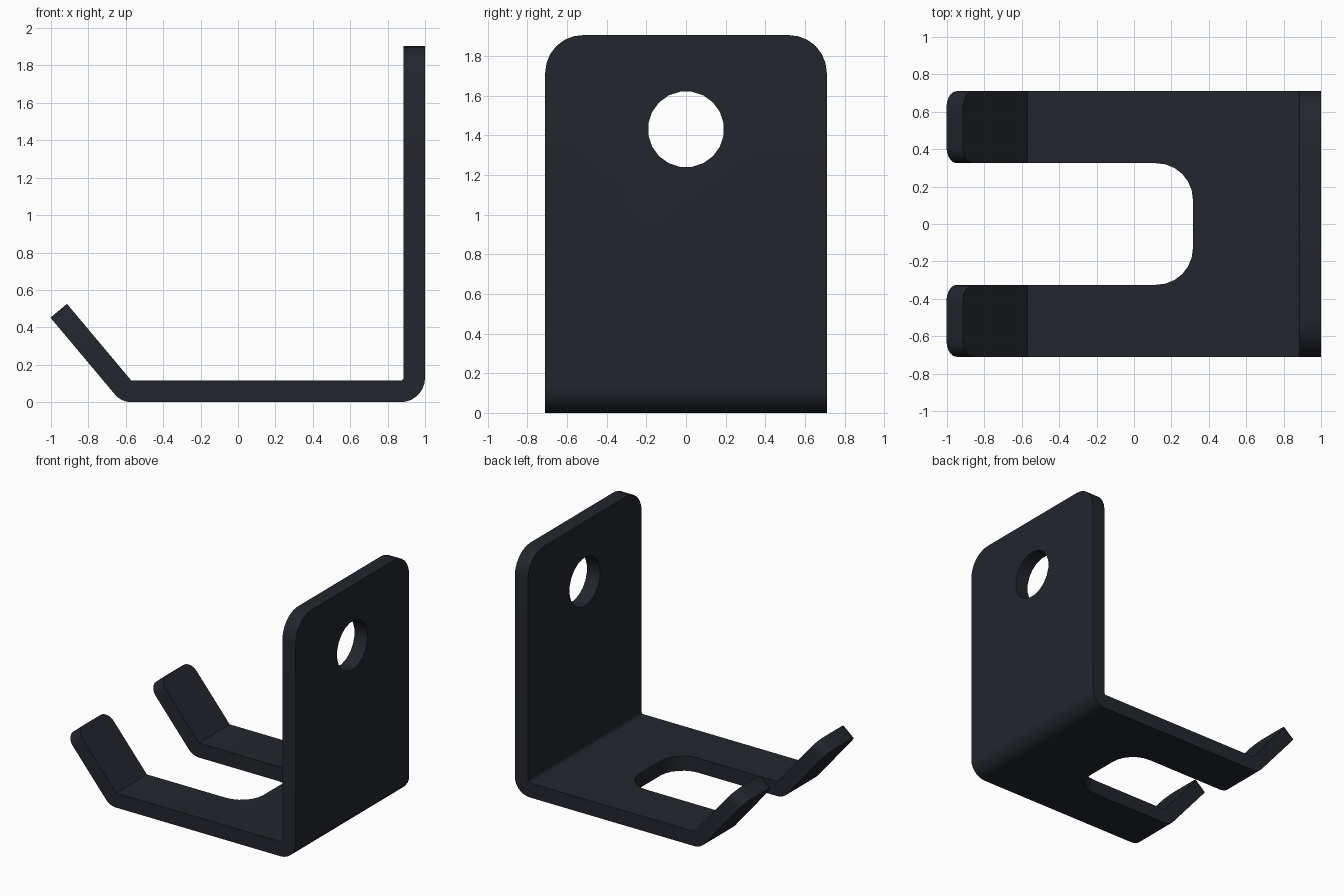
import bpy, bmesh, math
from mathutils import Vector

if "Cube" in bpy.data.objects:
    bpy.data.objects.remove(bpy.data.objects["Cube"])

T, W, H = 0.115, 0.71, 1.905      # sheet thickness, half width, height


def arc(cx, cz, r, a0, a1, n):
    return [(cx + r * math.cos(math.radians(a0 + (a1 - a0) * i / n)),
             cz + r * math.sin(math.radians(a0 + (a1 - a0) * i / n))) for i in range(n + 1)]


def prism(name, points, direction):
    """Closed outline of 3D points pushed along a direction."""
    bm = bmesh.new()
    face = bm.faces.new([bm.verts.new(p) for p in points])
    new = bmesh.ops.extrude_face_region(bm, geom=[face])["geom"]
    bmesh.ops.translate(bm, vec=Vector(direction),
                        verts=[v for v in new if isinstance(v, bmesh.types.BMVert)])
    bmesh.ops.recalc_face_normals(bm, faces=bm.faces)
    me = bpy.data.meshes.new(name)
    bm.to_mesh(me)
    bm.free()
    ob = bpy.data.objects.new(name, me)
    bpy.context.collection.objects.link(ob)
    return ob


# Bent sheet: back plate, shelf and upturned tip in one side profile
ix, iz = -0.57, T
ux, uz = math.cos(math.radians(130)), math.sin(math.radians(130))
tip_in = (ix + 0.536 * ux, iz + 0.536 * uz)
tip_out = (tip_in[0] - T * uz, tip_in[1] + T * ux)
profile = ([(1, H)] + arc(1 - T - 0.015, T + 0.015, T + 0.015, 0, -90, 7)
           + arc(ix, iz, T, -90, -140, 5) + [tip_out, tip_in, (ix, iz)]
           + arc(1 - T - 0.015, T + 0.015, 0.015, -90, 0, 3) + [(1 - T, H)])
hook = prism("forked_wall_hook", [(x, -W, z) for x, z in profile], (0, 2 * W, 0))

# Rounded slot between the two prongs
r = 0.195
slot = ([(-1.5, -0.325)] + arc(0.315 - r, -0.325 + r, r, -90, 0, 6)
        + arc(0.315 - r, 0.325 - r, r, 0, 90, 6) + [(-1.5, 0.325)])
slot_cutter = prism("slot_cutter", [(x, y, -0.5) for x, y in slot], (0, 0, 1.5))

# Screw hole in the back plate
ring = arc(0, 1.43, 0.192, 9, 351, 19)
hole_cutter = prism("hole_cutter", [(0.5, y, z) for y, z in ring], (1, 0, 0))

for cutter in (slot_cutter, hole_cutter):
    cutter.hide_render = True
    mod = hook.modifiers.new(cutter.name, 'BOOLEAN')
    mod.operation, mod.solver, mod.object = 'DIFFERENCE', 'EXACT', cutter
deps = bpy.context.evaluated_depsgraph_get()
cut = bpy.data.meshes.new_from_object(hook.evaluated_get(deps))
hook.modifiers.clear()
hook.data = cut
for cutter in (slot_cutter, hole_cutter):
    bpy.data.objects.remove(cutter)

# Round the plate's top corners and the prong tips
bm = bmesh.new()
bm.from_mesh(cut)


def round_edges(test, radius, segments):
    edges = [e for e in bm.edges if abs(e.verts[0].co.y - e.verts[1].co.y) < 1e-3
             and all(test(v.co) for v in e.verts)]
    bmesh.ops.bevel(bm, geom=edges, offset=radius, offset_type='OFFSET',
                    segments=segments, profile=0.5, affect='EDGES')


round_edges(lambda c: c.z > H - 0.01, 0.19, 6)
round_edges(lambda c: c.x < -0.88 and c.z > 0.4, 0.085, 5)
bm.to_mesh(cut)
bm.free()

mat = bpy.data.materials.new("dark_coating")
mat.diffuse_color = (0.016, 0.019, 0.026, 1)
mat.use_nodes = True
mat.node_tree.nodes["Principled BSDF"].inputs["Base Color"].default_value = mat.diffuse_color
cut.materials.clear()
cut.materials.append(mat)
bpy.context.view_layer.objects.active = hook
hook.select_set(True)
bpy.ops.object.shade_smooth_by_angle(angle=math.radians(30))
